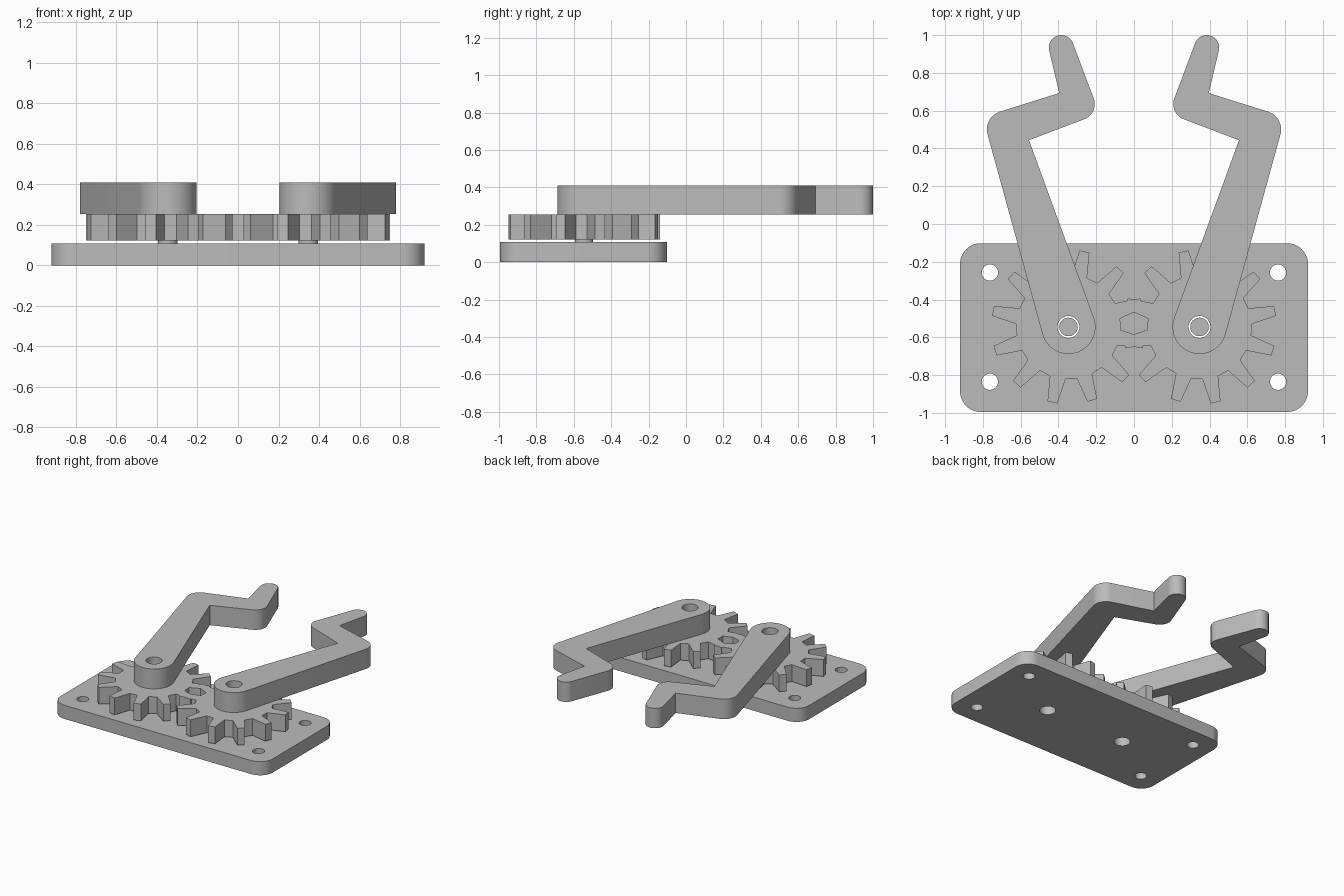
import bpy
import bmesh
import math
from mathutils import Vector

cube = bpy.data.objects.get("Cube")
if cube:
    bpy.data.objects.remove(cube, do_unlink=True)

grey = bpy.data.materials.new("plain_grey")
grey.use_nodes = True
colour = (0.5, 0.5, 0.5, 1)
grey.diffuse_color = colour
grey.node_tree.nodes["Principled BSDF"].inputs["Base Color"].default_value = colour

PIVOT = Vector((0.347, -0.545))
BORE = 0.058


def activate(obj):
    bpy.ops.object.select_all(action='DESELECT')
    obj.select_set(True)
    bpy.context.view_layer.objects.active = obj


def arc(centre, radius, start, end, steps=12):
    return [Vector(centre) + radius * Vector((math.cos(a), math.sin(a)))
            for a in (start + (end - start) * i / steps for i in range(steps + 1))]


def circle(centre, radius, sides=40):
    return arc(centre, radius, 0, math.tau, sides)[:-1]


def mirrored(loop):
    return [Vector((-p.x, p.y)) for p in reversed(loop)]


def plate(name, loops, bottom, top):
    """Extrude an outline, with any inner loops left as holes."""
    curve = bpy.data.curves.new(name, 'CURVE')
    curve.dimensions = '2D'
    curve.fill_mode = 'BOTH'
    curve.extrude = (top - bottom) / 2
    for loop in loops:
        spline = curve.splines.new('POLY')
        spline.points.add(len(loop) - 1)
        for point, p in zip(spline.points, loop):
            point.co = (p.x, p.y, 0, 1)
        spline.use_cyclic_u = True
    obj = bpy.data.objects.new(name, curve)
    bpy.context.collection.objects.link(obj)
    activate(obj)
    bpy.ops.object.convert(target='MESH')
    obj = bpy.context.object
    bm = bmesh.new()
    bm.from_mesh(obj.data)
    bmesh.ops.remove_doubles(bm, verts=bm.verts, dist=0.0001)
    bmesh.ops.translate(bm, verts=bm.verts, vec=(0, 0, (top + bottom) / 2))
    bmesh.ops.recalc_face_normals(bm, faces=bm.faces)
    bm.to_mesh(obj.data)
    bm.free()
    obj.data.materials.clear()
    obj.data.materials.append(grey)
    bpy.ops.object.shade_smooth_by_angle(angle=math.radians(20))
    return obj


def tangent_side(a, b, side):
    """Outer tangent of two circles on one side: its normal and end points."""
    (ca, ra), (cb, rb) = a, b
    d = cb - ca
    angle = math.atan2(d.y, d.x) + side * math.acos((ra - rb) / d.length)
    n = Vector((math.cos(angle), math.sin(angle)))
    return angle, ca + n * ra, cb + n * rb


def chain_side(chain, side):
    """One edge of a bent bar: round on outer bends, sharp on inner bends."""
    edges = [tangent_side(a, b, side) for a, b in zip(chain, chain[1:])]
    points = [edges[0][1]]
    for (a0, p0, p1), (a1, q0, q1), joint in zip(edges, edges[1:], chain[1:]):
        turn = (a1 - a0 + math.pi) % math.tau - math.pi
        if turn * side < 0:
            points += arc(*joint, a0, a0 + turn)
        else:
            u, v = p1 - p0, q1 - q0
            w = q0 - p0
            points.append(p0 + u * ((w.x * v.y - w.y * v.x) / (u.x * v.y - u.y * v.x)))
    points.append(edges[-1][2])
    return points, edges[0][0], edges[-1][0]


def bent_bar(chain):
    right, r_first, r_last = chain_side(chain, -1)
    left, l_first, l_last = chain_side(chain, 1)
    tip = arc(*chain[-1], r_last, r_last + (l_last - r_last) % math.tau, 20)
    heel = arc(*chain[0], l_first, l_first + (r_first - l_first) % math.tau, 28)
    return right + tip[1:-1] + left[::-1] + heel[1:-1]


def gear_loop(teeth=12, root=0.277, tip=0.409):
    loop = []
    for i in range(teeth):
        middle = math.radians(18) + math.tau * i / teeth
        for radius, offset in ((root, -8.8), (tip, -3.7), (tip, 3.7), (root, 8.8)):
            a = middle + math.radians(offset)
            # Measured from the inward direction, where the two gears mesh
            loop.append(PIVOT + radius * Vector((-math.cos(a), math.sin(a))))
    return loop


# Base plate with rounded corners, four screw holes and two pivot holes
corner, half, front, back = 0.11, 0.921, -0.995, -0.102
outline = []
for i, (sx, y) in enumerate(((1, back - corner), (-1, back - corner),
                             (-1, front + corner), (1, front + corner))):
    outline += arc((sx * (half - corner), y), corner, i * math.pi / 2, (i + 1) * math.pi / 2)
holes = [circle((s * 0.763, y), 0.043) for s in (-1, 1) for y in (-0.257, -0.835)]
holes += [circle((s * PIVOT.x, PIVOT.y), BORE) for s in (-1, 1)]
plate("base_plate", [outline] + holes, 0, 0.107)

# Meshing gears, joined where their teeth overlap
bore = circle(PIVOT, BORE)
gear = [gear_loop(), bore]
gears = plate("gear_pair", gear, 0.122, 0.254)
other = plate("right_gear", [mirrored(p) for p in gear], 0.122, 0.254)
union = gears.modifiers.new("join", 'BOOLEAN')
union.operation = 'UNION'
union.solver = 'EXACT'
union.object = other
activate(gears)
bpy.ops.object.modifier_apply(modifier=union.name)
bpy.data.objects.remove(other, do_unlink=True)

# Bent gripper arms and their pivot pins
arm = [bent_bar([(PIVOT, 0.143), (Vector((0.681, 0.501)), 0.098),
                 (Vector((0.294, 0.635)), 0.086), (Vector((0.385, 0.934)), 0.066)]), bore]
pin = [circle(PIVOT, 0.049)]
for side, flip in (("left", False), ("right", True)):
    for name, loops, bottom, top in (("arm", arm, 0.254, 0.41), ("pivot_pin", pin, 0.08, 0.3)):
        plate(f"{side}_{name}", [mirrored(p) for p in loops] if flip else loops, bottom, top)
